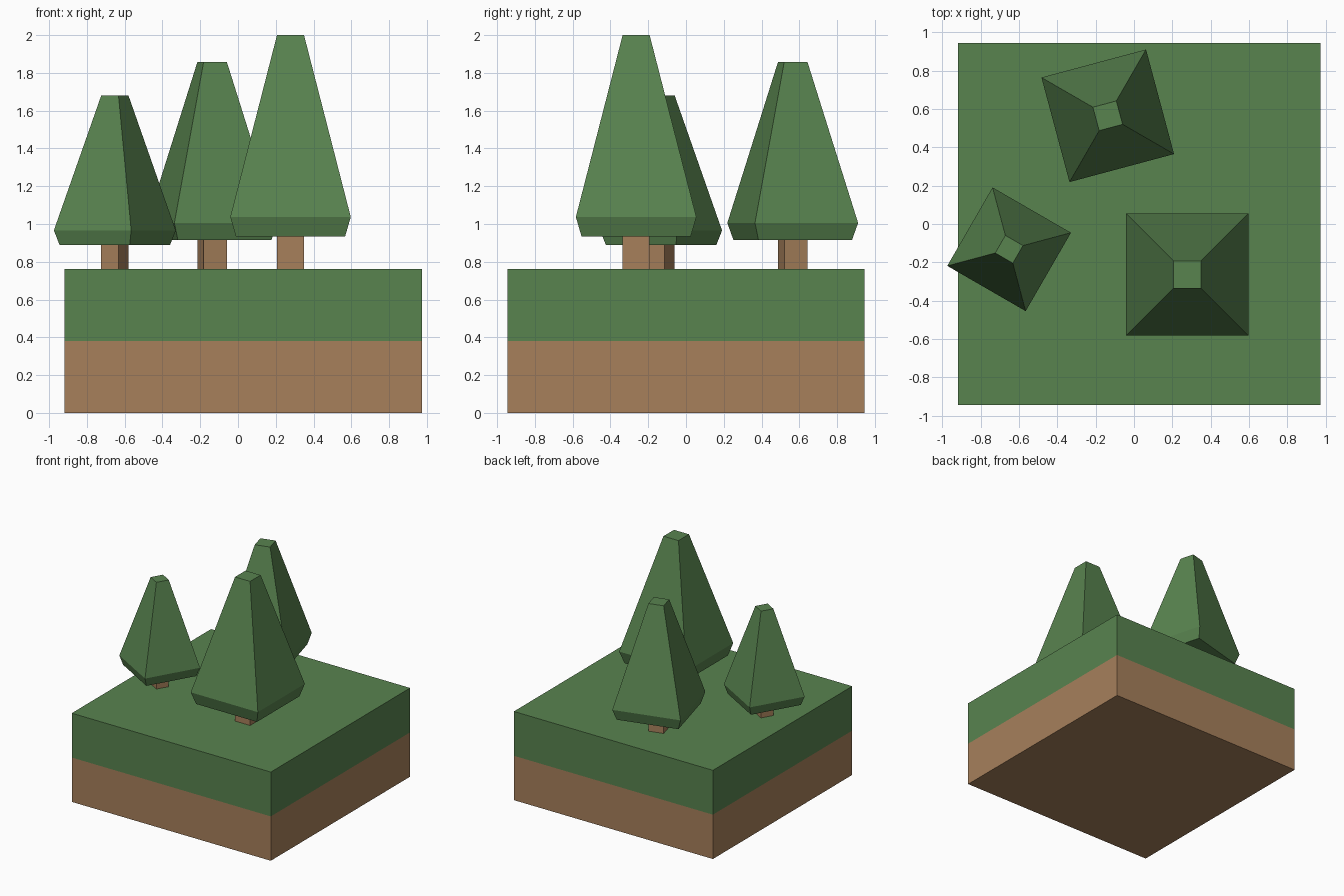
import bpy, bmesh
from math import radians

if "Cube" in bpy.data.objects:
    bpy.data.objects.remove(bpy.data.objects["Cube"])


def material(name, color):
    m = bpy.data.materials.new(name)
    m.diffuse_color = (*color, 1)
    m.use_nodes = True
    m.node_tree.nodes["Principled BSDF"].inputs["Base Color"].default_value = m.diffuse_color
    return m


GREEN = material("leaf_green", (0.098, 0.227, 0.078))
BROWN = material("earth_brown", (0.385, 0.216, 0.105))


def square_stack(name, rings, mats, loc=(0, 0, 0), angle=0, scale=1):
    """Square rings (half_x, half_y, z) joined bottom to top, with end caps.
    mats gives one material per storey."""
    bm = bmesh.new()
    loops = [[bm.verts.new((sx * hx, sy * hy, z))
              for sx, sy in ((-1, -1), (1, -1), (1, 1), (-1, 1))]
             for hx, hy, z in rings]
    slots = list(dict.fromkeys(mats))
    bm.faces.new(loops[0][::-1]).material_index = slots.index(mats[0])
    bm.faces.new(loops[-1]).material_index = slots.index(mats[-1])
    for lo, hi, m in zip(loops, loops[1:], mats):
        for i in range(4):
            j = (i + 1) % 4
            f = bm.faces.new((lo[i], lo[j], hi[j], hi[i]))
            f.material_index = slots.index(m)
    mesh = bpy.data.meshes.new(name)
    bm.to_mesh(mesh)
    bm.free()
    for m in slots:
        mesh.materials.append(m)
    ob = bpy.data.objects.new(name, mesh)
    ob.location = loc
    ob.rotation_euler.z = radians(angle)
    ob.scale = (scale,) * 3
    bpy.context.collection.objects.link(ob)
    return ob


# Ground block: earth below, grass above
GROUND = 0.762
square_stack("ground_block",
             [(0.946, 0.946, 0), (0.946, 0.946, 0.381), (0.946, 0.946, GROUND)],
             [BROWN, GREEN], loc=(0.028, 0, 0))

# Trees: the same shape at three sizes (x, y, turn, scale)
TREES = {"large": (0.278, -0.264, 0, 1.0),
         "medium": (-0.137, 0.565, 15, 0.886),
         "small": (-0.652, -0.132, -30, 0.741)}
for size, (x, y, turn, s) in TREES.items():
    place = dict(loc=(x, y, GROUND), angle=turn, scale=s)
    square_stack(f"{size}_tree_trunk",
                 [(0.0715, 0.0715, 0), (0.0715, 0.0715, 0.172)], [BROWN], **place)
    square_stack(f"{size}_tree_foliage",
                 [(0.289, 0.289, 0.172), (0.319, 0.319, 0.275), (0.0715, 0.0715, 1.238)],
                 [GREEN, GREEN], **place)
